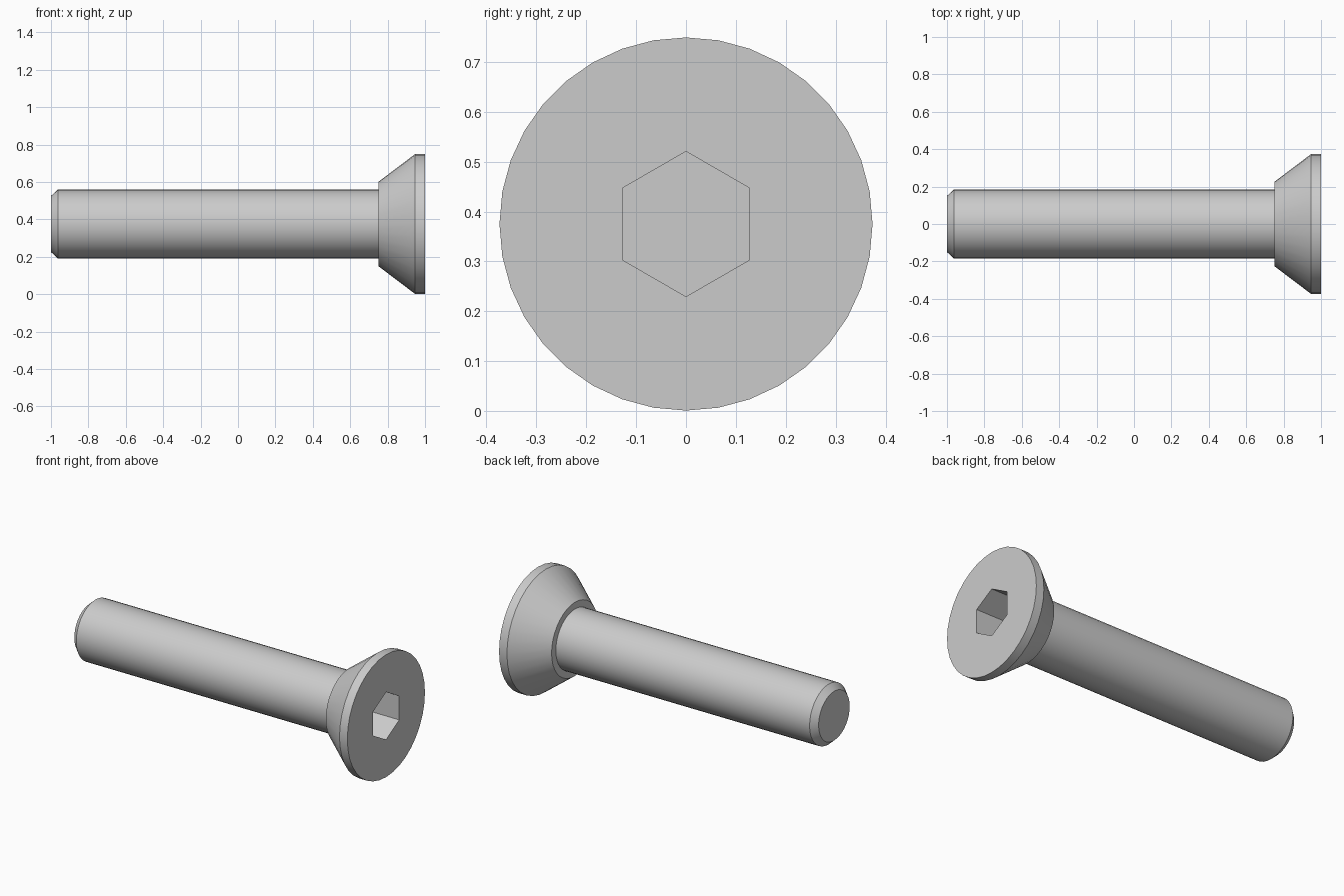
import bpy
import bmesh
from math import cos, sin, pi, radians

cube = bpy.data.objects.get("Cube")
if cube:
    bpy.data.objects.remove(cube)

AXIS_Z = 0.375
SIDES = 36

# Single steel colour
steel = bpy.data.materials.new("grey steel")
steel.use_nodes = True
colour = (0.6, 0.6, 0.6, 1)
steel.diffuse_color = colour
steel.node_tree.nodes["Principled BSDF"].inputs["Base Color"].default_value = colour


def ring(bm, x, radius, count):
    """Vertices around the long axis, the first one pointing up."""
    return [bm.verts.new((x, radius * sin(2 * pi * i / count),
                          AXIS_Z + radius * cos(2 * pi * i / count)))
            for i in range(count)]


def bridge(bm, a, b):
    n = len(a)
    return [bm.faces.new((a[i], a[(i + 1) % n], b[(i + 1) % n], b[i]))
            for i in range(n)]


bm = bmesh.new()

# Turned profile: chamfered tip, shank, shoulder, countersunk cone, rim
profile = [(-1, 0.15), (-0.963, 0.184), (0.75, 0.184),
           (0.75, 0.225), (0.947, 0.374), (1, 0.374)]
rings = [ring(bm, x, r, SIDES) for x, r in profile]
for a, b in zip(rings, rings[1:]):
    bridge(bm, a, b)
bm.faces.new(rings[0])

# Hexagonal drive socket
mouth = ring(bm, 1, 0.1455, 6)
floor = ring(bm, 0.8, 0.1455, 6)
bridge(bm, mouth, floor)
bm.faces.new(floor)

# Flat head face between the rim and the socket mouth
step = SIDES // 6
rim = rings[-1]
for i in range(6):
    arc = [rim[(i * step + k) % SIDES] for k in range(step + 1)]
    bm.faces.new(arc + [mouth[(i + 1) % 6], mouth[i]])

bmesh.ops.recalc_face_normals(bm, faces=bm.faces)
mesh = bpy.data.meshes.new("countersunk_bolt")
bm.to_mesh(mesh)
bm.free()
mesh.materials.append(steel)

bolt = bpy.data.objects.new("countersunk_bolt", mesh)
bpy.context.collection.objects.link(bolt)
bpy.ops.object.select_all(action="DESELECT")
bolt.select_set(True)
bpy.context.view_layer.objects.active = bolt
bpy.ops.object.shade_smooth_by_angle(angle=radians(25))
